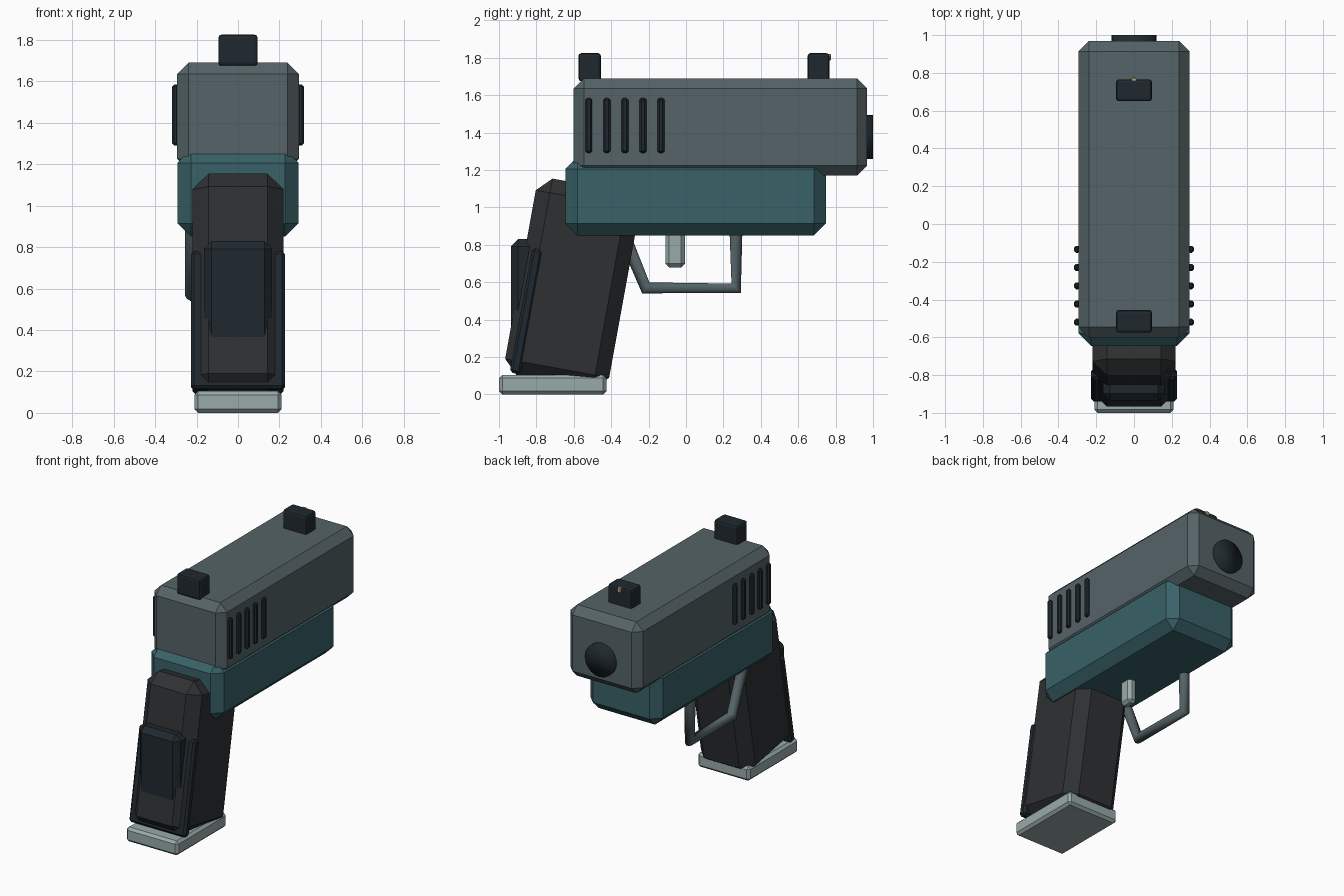
import bpy, bmesh
from math import radians
from mathutils import Matrix

if "Cube" in bpy.data.objects:
    bpy.data.objects.remove(bpy.data.objects["Cube"])


def material(name, r, g, b):
    m = bpy.data.materials.new(name)
    m.diffuse_color = (r, g, b, 1)
    m.use_nodes = True
    m.node_tree.nodes["Principled BSDF"].inputs["Base Color"].default_value = m.diffuse_color
    return m


STEEL = material("steel", 0.09, 0.125, 0.135)
TEAL = material("teal", 0.04, 0.12, 0.135)
GRIP = material("grip_black", 0.027, 0.03, 0.032)
DARK = material("dark_blue", 0.014, 0.022, 0.028)
PALE = material("pale_metal", 0.32, 0.40, 0.40)
BRASS = material("brass", 0.6, 0.45, 0.25)


def add(name, bm, mat):
    me = bpy.data.meshes.new(name)
    bm.to_mesh(me)
    bm.free()
    ob = bpy.data.objects.new(name, me)
    bpy.context.collection.objects.link(ob)
    me.materials.append(mat)
    return ob


def box(name, center, size, bevel, mat, lean=0, segments=1):
    """Chamfered box, optionally leaning about x."""
    bm = bmesh.new()
    bmesh.ops.create_cube(bm, size=1)
    bmesh.ops.scale(bm, vec=size, verts=bm.verts)
    ob = add(name, bm, mat)
    ob.location = center
    ob.rotation_euler.x = radians(lean)
    mod = ob.modifiers.new("chamfer", "BEVEL")
    mod.width = bevel
    mod.segments = segments
    return ob


# Slide and frame
box("slide", (0, 0.184, 1.43), (0.588, 1.57, 0.52), 0.055, STEEL)
box("frame", (0, 0.052, 1.06), (0.586, 1.394, 0.42), 0.065, TEAL)

# Leaning grip with its side strip, backstrap and base plate
LEAN = -10.3
box("grip", (0, -0.607, 0.591), (0.44, 0.565, 1.07), 0.077, GRIP, LEAN)
box("grip_side_strip", (0, -0.853, 0.445), (0.456, 0.06, 0.675), 0.015, DARK, LEAN)
box("backstrap", (0, -0.843, 0.53), (0.33, 0.184, 0.60), 0.038, DARK)
box("base_plate", (0, -0.7125, 0.0525), (0.42, 0.575, 0.105), 0.018, PALE)

# Sights
for name, y, depth in (("rear_sight", -0.515, 0.12), ("front_sight", 0.708, 0.116)):
    box(name, (0, y, 1.75), (0.19, depth, 0.15), 0.015, DARK, segments=2)
box("front_sight_bead", (0, 0.762, 1.803), (0.028, 0.026, 0.036), 0.004, BRASS)

# Slide serrations on both sides
for side, label in ((-1, "left"), (1, "right")):
    for i in range(5):
        box(f"serration_{label}_{i + 1}", (side * 0.302, -0.52 + 0.0965 * i, 1.438),
            (0.032, 0.037, 0.295), 0.01, DARK)

# Muzzle disc
bm = bmesh.new()
bmesh.ops.create_cone(bm, cap_ends=True, segments=32, radius1=0.118, radius2=0.118, depth=0.1,
                      matrix=Matrix.Translation((0, 0.95, 1.376)) @ Matrix.Rotation(radians(90), 4, 'X'))
for f in bm.faces:
    f.smooth = True
add("muzzle", bm, DARK)

# Trigger
box("trigger", (0, -0.058, 0.785), (0.07, 0.105, 0.21), 0.02, PALE)

# Trigger guard: bent tube on the left
cu = bpy.data.curves.new("trigger_guard", "CURVE")
cu.dimensions = "3D"
cu.bevel_depth = 0.037
cu.bevel_resolution = 3
cu.use_fill_caps = True
sp = cu.splines.new("POLY")
path = [(0.267, 0.9), (0.268, 0.568), (-0.215, 0.57), (-0.352, 0.9)]
sp.points.add(len(path) - 1)
for p, (y, z) in zip(sp.points, path):
    p.co = (-0.219, y, z, 1)
sp.use_smooth = True
cu.materials.append(STEEL)
bpy.context.collection.objects.link(bpy.data.objects.new("trigger_guard", cu))
